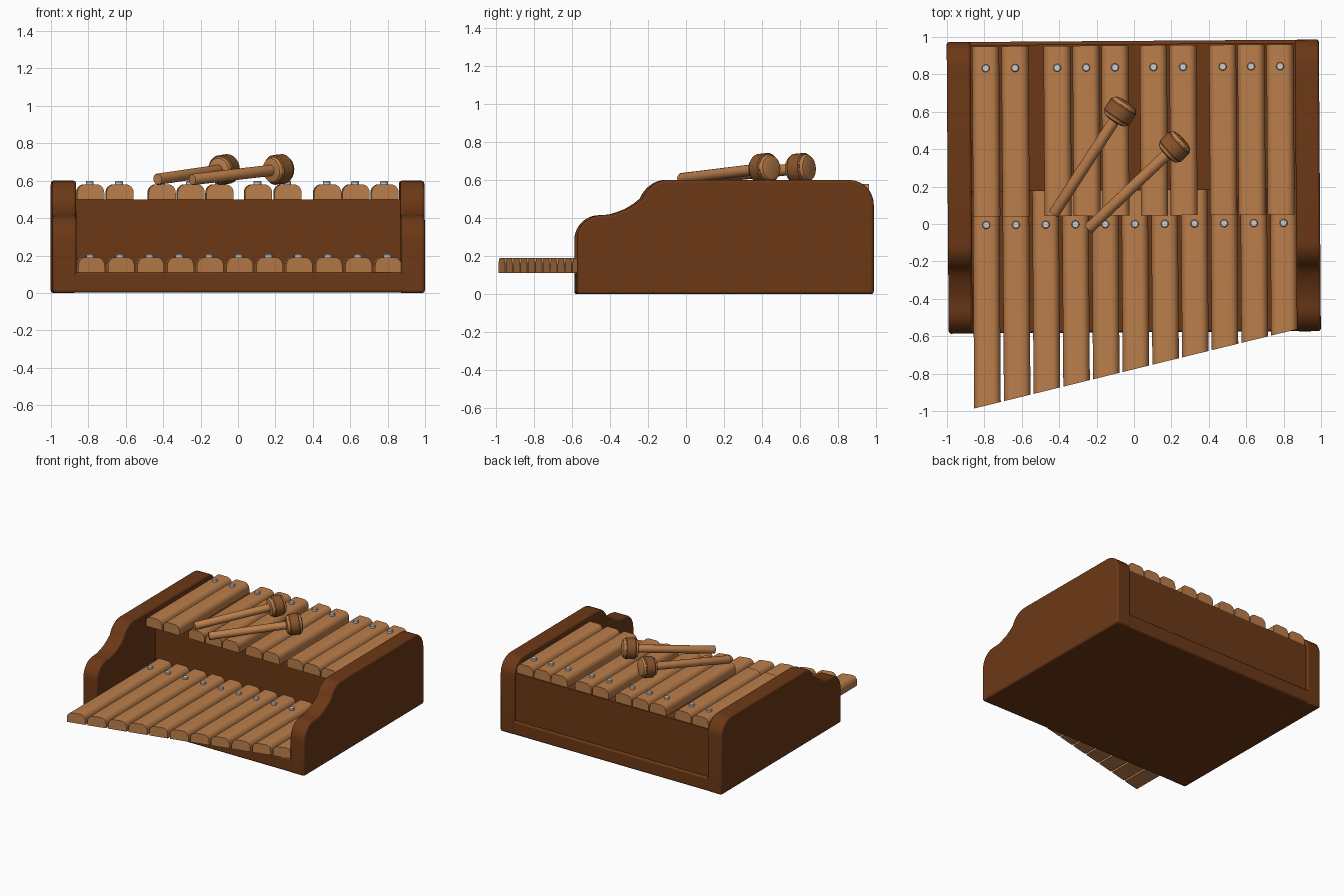
import bpy, bmesh, math
from mathutils import Vector, Matrix

if "Cube" in bpy.data.objects:
    bpy.data.objects.remove(bpy.data.objects["Cube"])


def material(name, col):
    m = bpy.data.materials.new(name)
    m.diffuse_color = (*col, 1)
    m.use_nodes = True
    m.node_tree.nodes["Principled BSDF"].inputs["Base Color"].default_value = m.diffuse_color
    return m


DARK = material("dark_wood", (0.15, 0.04, 0.008))
LIGHT = material("light_wood", (0.5, 0.21, 0.07))
MID = material("mid_wood", (0.24, 0.09, 0.025))
TURN = Matrix.Rotation(math.radians(0.4), 4, 'Z')  # whole piece sits slightly turned


def finish(bm, name, mat, bevel=0.0, angle=35):
    bmesh.ops.recalc_face_normals(bm, faces=bm.faces)
    me = bpy.data.meshes.new(name)
    bm.to_mesh(me)
    bm.free()
    me.transform(TURN)
    ob = bpy.data.objects.new(name, me)
    bpy.context.collection.objects.link(ob)
    if mat:
        me.materials.append(mat)
    if bevel:
        b = ob.modifiers.new("bevel", 'BEVEL')
        b.width, b.segments, b.limit_method = bevel, 3, 'ANGLE'
        b.angle_limit = math.radians(40)
    bpy.ops.object.select_all(action='DESELECT')
    ob.select_set(True)
    bpy.context.view_layer.objects.active = ob
    bpy.ops.object.shade_smooth_by_angle(angle=math.radians(angle))
    return ob


def loft(name, a, b, mat, bevel=0.0):
    """Closed solid between two matching outlines."""
    bm = bmesh.new()
    va = [bm.verts.new(p) for p in a]
    vb = [bm.verts.new(p) for p in b]
    n = len(a)
    bm.faces.new(va)
    bm.faces.new(vb)
    for i in range(n):
        bm.faces.new((va[i], va[(i + 1) % n], vb[(i + 1) % n], vb[i]))
    return finish(bm, name, mat, bevel)


def box(name, x0, x1, y0, y1, z0, z1, mat, bevel=0.0):
    def ring(z):
        return [(x0, y0, z), (x1, y0, z), (x1, y1, z), (x0, y1, z)]
    return loft(name, ring(z0), ring(z1), mat, bevel)


def arc(cx, cy, rx, ry, a0, a1, n=8):
    return [(cx + rx * math.cos(math.radians(a0 + (a1 - a0) * i / n)),
             cy + ry * math.sin(math.radians(a0 + (a1 - a0) * i / n))) for i in range(n + 1)]


def lathe(name, start, axis, profile, mat, seg=24):
    """Solid of revolution; profile is (radius, distance) along axis."""
    bm = bmesh.new()
    m = Matrix.Translation(start) @ Vector(axis).to_track_quat('Z', 'Y').to_matrix().to_4x4()
    rings = [[bm.verts.new(m @ Vector((x, y, d))) for x, y in arc(0, 0, r, r, 0, 360, seg)[:-1]]
             for r, d in profile]
    for p, q in zip(rings, rings[1:]):
        for i in range(seg):
            bm.faces.new((p[i], p[(i + 1) % seg], q[(i + 1) % seg], q[i]))
    bm.faces.new(rings[0])
    bm.faces.new(rings[-1])
    return finish(bm, name, mat)


# side panels: stepped outline with an S-curve
side = ([(-0.58, 0)] + arc(-0.45, 0.285, 0.13, 0.13, 180, 90)
        + [(-0.40, 0.418), (-0.36, 0.43), (-0.31, 0.45), (-0.27, 0.475)]
        + arc(-0.10, 0.43, 0.15, 0.17, 155, 90)
        + arc(0.85, 0.47, 0.13, 0.13, 90, 0) + [(0.98, 0)])
for tag, x0, x1 in (("left", -0.995, -0.867), ("right", 0.867, 0.995)):
    loft(f"{tag}_side_panel", [(x0, y, z) for y, z in side], [(x1, y, z) for y, z in side], DARK, 0.014)

# base slab and raised step
box("base", -0.94, 0.94, -0.579, 0.979, 0.001, 0.112, DARK, 0.014)
box("upper_step", -0.9, 0.9, 0.18, 0.962, 0.1, 0.5, DARK)


# sound bars: flat bottom, rounded shoulders
def bar(name, x, w, z, front, back):
    h = w / 2
    sec = ([(-h, 0)] + arc(-h + 0.04, 0.035, 0.04, 0.045, 180, 90, 6)
           + arc(h - 0.04, 0.035, 0.04, 0.045, 90, 0, 6) + [(h, 0)])
    loft(name, [(x + u, front(x + u), z + v) for u, v in sec],
         [(x + u, back, z + v) for u, v in sec], LIGHT)


def peg(name, x, y, z):
    lathe(name, (x, y, z), (0, 0, 1), [(0.021, 0), (0.021, 0.026), (0.017, 0.031)], None, 16)


for i in range(11):
    x = -0.79 + 0.159 * i
    bar(f"lower_bar_{i + 1}", x, 0.142, 0.11, lambda u: -0.98 + 0.238 * (u + 0.86), 0.18)
    peg(f"lower_peg_{i + 1}", x, 0.0, 0.176)

for i, x in enumerate((-0.787, -0.63, -0.405, -0.25, -0.096, 0.11, 0.268, 0.48, 0.632, 0.787)):
    bar(f"upper_bar_{i + 1}", x, 0.145, 0.5, lambda u: 0.045, 0.955)
    peg(f"upper_peg_{i + 1}", x, 0.838, 0.568)

# mallets resting on the upper bars
for i, (a, b) in enumerate((((-0.43, 0.055, 0.608), (-0.07, 0.602, 0.66)),
                            ((-0.245, -0.025, 0.606), (0.22, 0.41, 0.66)))):
    a, b = Vector(a), Vector(b)
    d = (b - a).normalized()
    lathe(f"mallet_handle_{i + 1}", a, d, [(0.027, 0), (0.03, 0.005), (0.03, (b - a).length)], LIGHT)
    lathe(f"mallet_core_{i + 1}", b - d * 0.055, d,
          [(0.045, -0.006), (0.064, 0), (0.072, 0.012), (0.072, 0.098), (0.064, 0.11), (0.045, 0.116)], LIGHT)
    lathe(f"mallet_band_{i + 1}", b - d * 0.04, d,
          [(0.074, 0), (0.08, 0.008), (0.08, 0.072), (0.074, 0.08)], MID)
